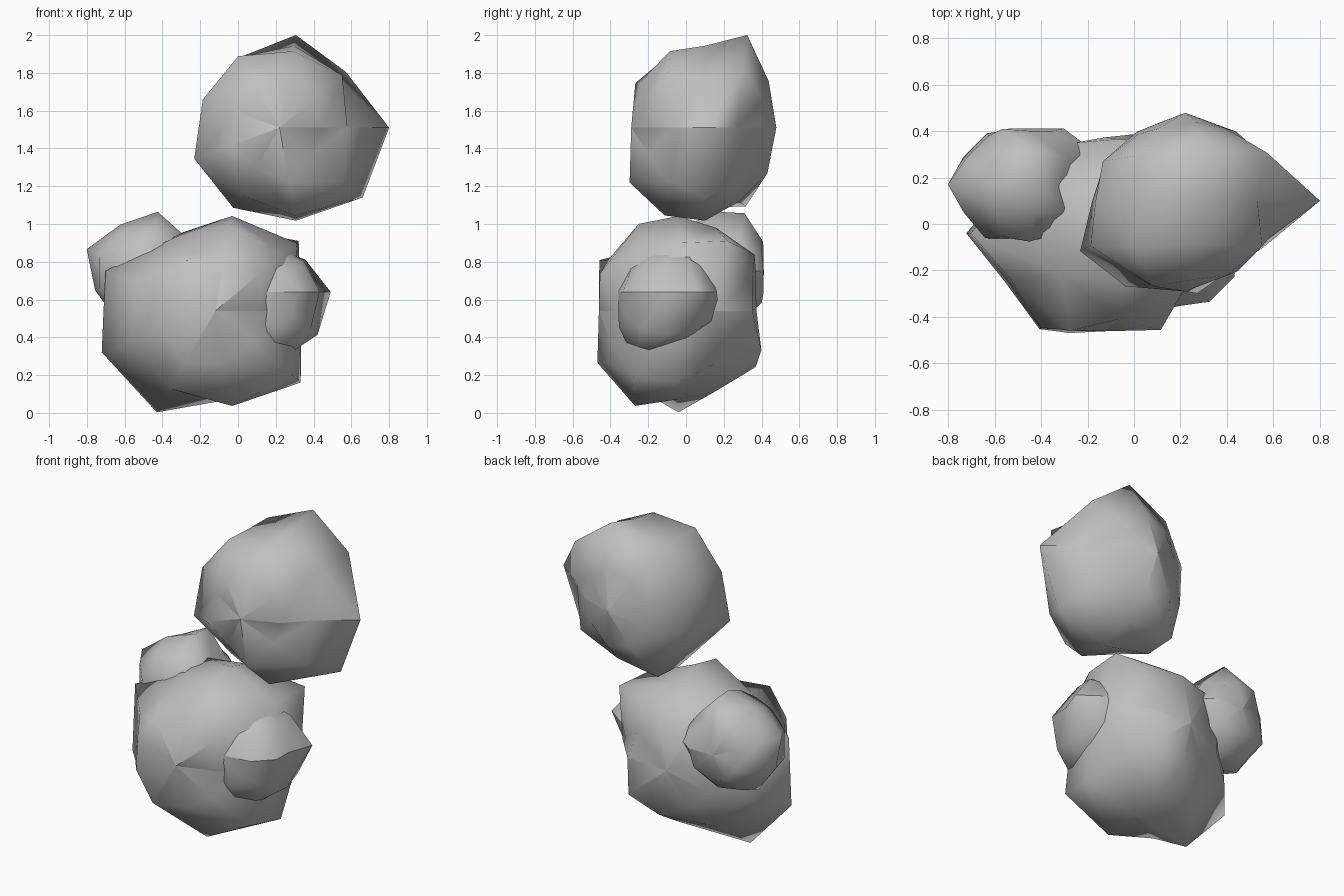
import bpy
import bmesh
from math import sin, cos, radians

# Remove the default cube only
default_cube = bpy.data.objects.get("Cube")
if default_cube:
    bpy.data.objects.remove(default_cube, do_unlink=True)

# Proportions shared by every rock
SIDES = 9
BANDS = 6
DEPTH_SQUASH = 0.78


def make_material(name, colour):
    material = bpy.data.materials.new(name)
    material.use_nodes = True
    material.diffuse_color = colour
    shader = next(node for node in material.node_tree.nodes
                  if node.type == 'BSDF_PRINCIPLED')
    shader.inputs["Base Color"].default_value = colour
    shader.inputs["Roughness"].default_value = 0.9
    return material


stone_grey = make_material("stone_grey", (0.53, 0.53, 0.53, 1.0))


def make_rock(name, centre, radius, bumps, front_pole=100, back_pole=100):
    """Squashed sphere with its poles front and back.

    Each row of bumps is one ring, front to back, giving the radius in
    percent around the rock, starting at its left side. The ring ends meet
    in an unwelded seam there, which leaves a crisp crease.
    """
    centre_x, centre_y, centre_z = centre
    rings = [[front_pole] * SIDES, *bumps, [back_pole] * SIDES]
    mesh_builder = bmesh.new()
    grid = []

    # Points, ring by ring
    for band, ring in enumerate(rings):
        tilt = radians(180 * band / BANDS)
        row = []
        for side, percent in enumerate(ring + ring[:1]):
            turn = radians(360 * side / SIDES)
            reach = radius * percent / 100
            row.append(mesh_builder.verts.new((
                centre_x + reach * sin(tilt) * cos(turn),
                centre_y - reach * cos(tilt) * DEPTH_SQUASH,
                centre_z + reach * sin(tilt) * sin(turn))))
        grid.append(row)

    # Skin: triangle fans at the poles, paired triangles between the rings
    for band in range(BANDS):
        near, far = grid[band], grid[band + 1]
        for side in range(SIDES):
            following = side + 1
            if band < BANDS - 1:
                mesh_builder.faces.new(
                    (near[side], far[side], far[following]))
            if band > 0:
                last = far[side] if band == BANDS - 1 else far[following]
                mesh_builder.faces.new(
                    (near[side], last, near[following]))

    loose = [vert for vert in mesh_builder.verts if not vert.link_faces]
    bmesh.ops.delete(mesh_builder, geom=loose, context='VERTS')
    for face in mesh_builder.faces:
        face.smooth = True

    mesh = bpy.data.meshes.new(name)
    mesh_builder.to_mesh(mesh)
    mesh_builder.free()
    mesh.materials.append(stone_grey)
    rock = bpy.data.objects.new(name, mesh)
    bpy.context.scene.collection.objects.link(rock)
    return rock


# Large floating rock
make_rock("upper_rock", (0.22, 0.10, 1.51), 0.5, [
    [90, 95, 100, 109, 95, 109, 100, 118, 88],
    [83, 100, 95, 101, 100, 111, 95, 109, 102],
    [116, 81, 88, 86, 82, 85, 98, 100, 115],
    [85, 106, 115, 99, 87, 85, 111, 92, 98],
    [88, 92, 100, 92, 85, 88, 98, 98, 90],
], back_pole=97)

# Large rock on the ground
make_rock("lower_rock", (-0.12, -0.04, 0.54), 0.5, [
    [100, 123, 110, 124, 120, 122, 127, 110, 105],
    [95, 107, 108, 89, 101, 107, 110, 118, 123],
    [90, 112, 102, 89, 124, 128, 124, 95, 118],
    [105, 133, 103, 106, 100, 105, 102, 100, 100],
    [116, 116, 120, 115, 105, 105, 105, 121, 130],
], front_pole=108, back_pole=106)

# Small rock sunk into the back of the lower rock
make_rock("back_rock", (-0.48, 0.17, 0.75), 0.31, [
    [100, 105, 117, 108, 110, 105, 100, 117, 100],
    [100, 102, 100, 92, 100, 100, 100, 100, 100],
    [76, 78, 103, 92, 110, 95, 100, 100, 95],
    [116, 95, 116, 95, 95, 100, 100, 100, 100],
    [115, 110, 110, 114, 100, 105, 110, 110, 115],
])

# Small rock sunk into the left side of the lower rock
make_rock("side_rock", (0.15, -0.10, 0.64), 0.31, [
    [112, 95, 90, 90, 100, 110, 115, 122, 112],
    [105, 88, 80, 90, 100, 100, 115, 138, 114],
    [92, 84, 82, 90, 100, 100, 100, 108, 114],
    [127, 100, 85, 90, 100, 100, 100, 100, 118],
    [125, 110, 90, 90, 100, 100, 100, 110, 132],
], front_pole=107)
